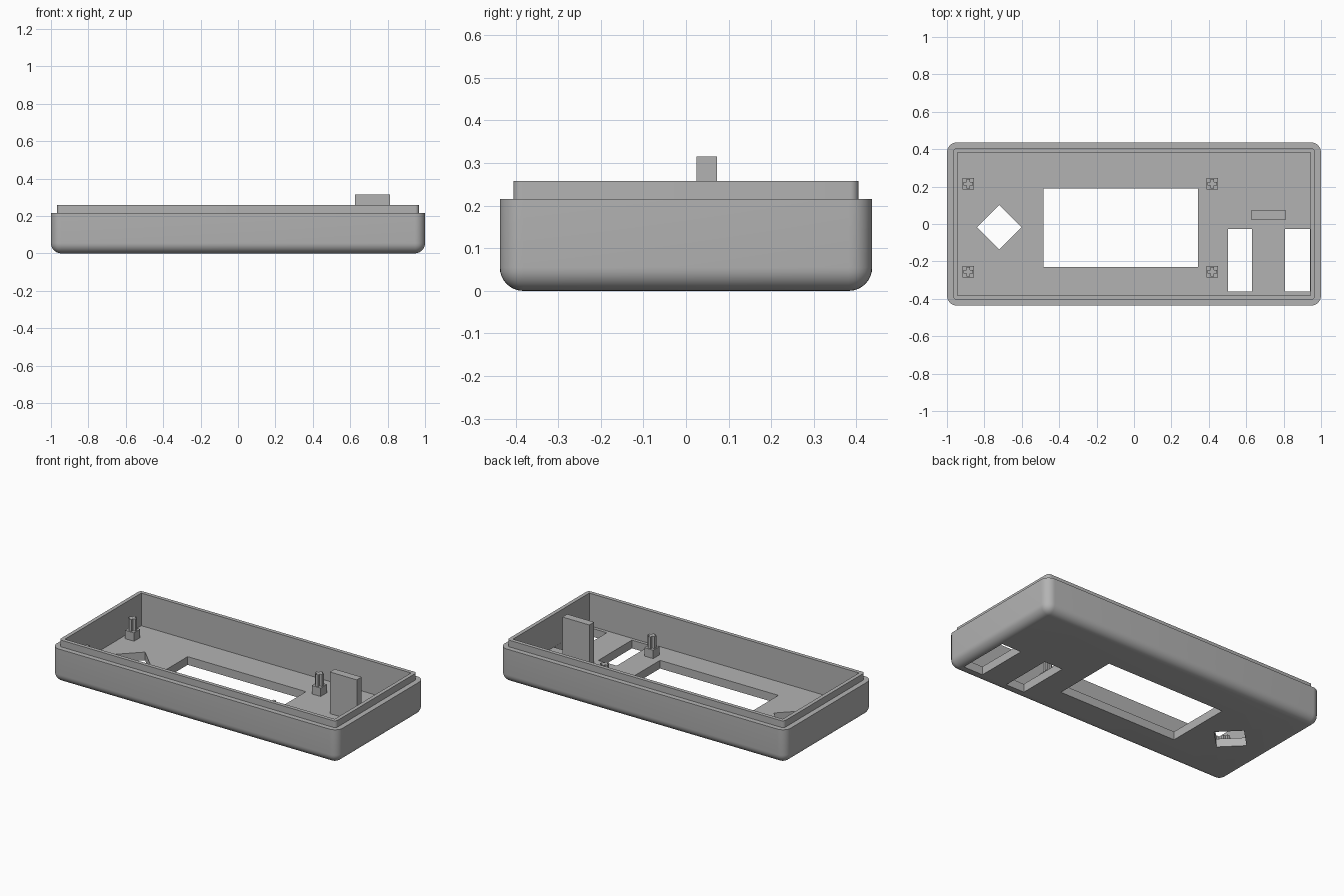
import bpy, bmesh, math
from mathutils import Matrix

if "Cube" in bpy.data.objects:
    bpy.data.objects.remove(bpy.data.objects["Cube"], do_unlink=True)

grey = bpy.data.materials.new("grey plastic")
grey.use_nodes = True
grey.diffuse_color = (0.45, 0.45, 0.45, 1)
grey.node_tree.nodes["Principled BSDF"].inputs["Base Color"].default_value = (0.45, 0.45, 0.45, 1)

FLOOR, SHOULDER, RIM = 0.052, 0.216, 0.258


def box(name, x, y, z, radius=0, round_bottom=False, turn=0):
    """Box from ranges, with optional rounded uprights and bottom edges."""
    bm = bmesh.new()
    bmesh.ops.create_cube(bm, size=1)
    bm.transform(Matrix.Diagonal((x[1] - x[0], y[1] - y[0], z[1] - z[0], 1)))
    if radius:
        edges = []
        for e in bm.edges:
            a, b = (v.co for v in e.verts)
            upright = abs(a.z - b.z) > 1e-4
            if upright or (round_bottom and a.z < 0):
                edges.append(e)
        bmesh.ops.bevel(bm, geom=edges, offset=radius, offset_type='OFFSET',
                        segments=8, profile=0.5, affect='EDGES')
    bm.transform(Matrix.Rotation(turn, 4, 'Z'))
    bm.transform(Matrix.Translation((sum(x) / 2, sum(y) / 2, sum(z) / 2)))
    mesh = bpy.data.meshes.new(name)
    bm.to_mesh(mesh)
    bm.free()
    mesh.materials.append(grey)
    ob = bpy.data.objects.new(name, mesh)
    bpy.context.collection.objects.link(ob)
    return ob


def select(ob):
    for o in bpy.context.selected_objects:
        o.select_set(False)
    ob.select_set(True)
    bpy.context.view_layer.objects.active = ob


def combine(ob, tool, operation):
    select(ob)
    mod = ob.modifiers.new(operation.lower(), 'BOOLEAN')
    mod.operation, mod.solver, mod.object = operation, 'EXACT', tool
    bpy.ops.object.modifier_apply(modifier=mod.name)
    bpy.data.objects.remove(tool, do_unlink=True)


# Rounded tray with a stepped rim
case = box("case_shell", (-1, 1), (-0.437, 0.437), (0, SHOULDER), 0.055, True)
combine(case, box("rim", (-0.967, 0.967), (-0.405, 0.405), (0.1, RIM), 0.02), 'UNION')
combine(case, box("cavity", (-0.943, 0.943), (-0.381, 0.381), (FLOOR, 0.5)), 'DIFFERENCE')

# Openings through the floor: screen, two slots, diamond button hole
through = (-0.1, 0.15)
for x, y, turn in [((-0.485, 0.342), (-0.229, 0.19), 0),
                   ((0.503, 0.631), (-0.361, -0.026), 0),
                   ((0.806, 0.942), (-0.361, -0.026), 0),
                   ((-0.804, -0.636), (-0.102, 0.066), math.pi / 4)]:
    combine(case, box("opening", x, y, through, turn=turn), 'DIFFERENCE')
select(case)
bpy.ops.object.shade_smooth_by_angle(angle=math.radians(30))

# Upright tab beside the slots
box("support_tab", (0.625, 0.813), (0.025, 0.073), (FLOOR - 0.01, 0.315))

# Mounting posts: square foot with a cross-shaped peg
for side, px in (("right", -0.887), ("left", 0.418)):
    for end, py in (("front", -0.256), ("back", 0.215)):
        def centred(name, w, d, z):
            return box(name, (px - w, px + w), (py - d, py + d), z)
        post = centred(f"{end}_{side}_post", 0.031, 0.031, (FLOOR - 0.01, 0.105))
        peg = centred("peg", 0.025, 0.009, (0.09, 0.18))
        combine(peg, centred("peg_rib", 0.009, 0.025, (0.09, 0.18)), 'UNION')
        combine(post, peg, 'UNION')
